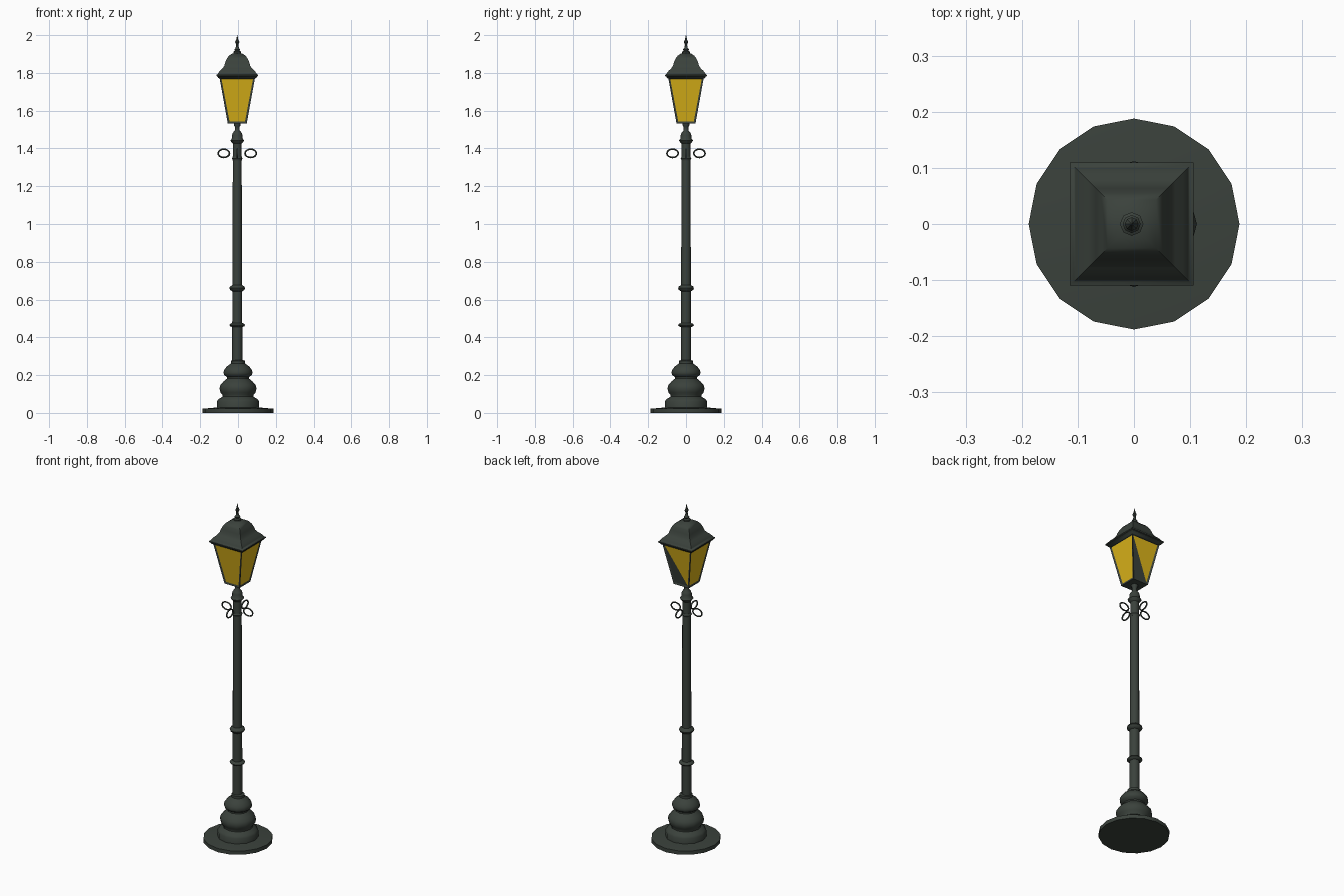
import bpy, bmesh, math
from mathutils import Vector

if "Cube" in bpy.data.objects:
    bpy.data.objects.remove(bpy.data.objects["Cube"])

CX = -0.004  # the post stands slightly off the plate centre


def material(name, rgb):
    m = bpy.data.materials.new(name)
    m.diffuse_color = (*rgb, 1)
    m.use_nodes = True
    m.node_tree.nodes["Principled BSDF"].inputs["Base Color"].default_value = m.diffuse_color
    return m


IRON = material("dark_green_iron", (0.043, 0.054, 0.045))
GLASS = material("amber_glass", (0.72, 0.46, 0.01))


def finish(name, bm, mats, angle=None):
    bmesh.ops.recalc_face_normals(bm, faces=bm.faces)
    me = bpy.data.meshes.new(name)
    bm.to_mesh(me)
    bm.free()
    for m in mats:
        me.materials.append(m)
    ob = bpy.data.objects.new(name, me)
    bpy.context.collection.objects.link(ob)
    if angle:
        bpy.ops.object.select_all(action='DESELECT')
        ob.select_set(True)
        bpy.context.view_layer.objects.active = ob
        bpy.ops.object.shade_smooth_by_angle(angle=math.radians(angle))
    return ob


def lathe(name, profile, sides, cx=CX, turn=0.0, scale=1.0, angle=40):
    """Revolve (radius, z) points into a capped solid."""
    bm = bmesh.new()
    rings = []
    for r, z in profile:
        rings.append([bm.verts.new((cx + r * scale * math.cos(turn + math.tau * i / sides),
                                    r * scale * math.sin(turn + math.tau * i / sides), z))
                      for i in range(sides)])
    for a, b in zip(rings, rings[1:]):
        for i in range(sides):
            j = (i + 1) % sides
            bm.faces.new((a[i], a[j], b[j], b[i]))
    bm.faces.new(rings[0][::-1])
    bm.faces.new(rings[-1])
    return finish(name, bm, [IRON], angle)


# Ground plate and stepped base
lathe("base_plate", [(0.188, 0), (0.188, 0.022), (0.11, 0.029)], 16, cx=0)
lathe("base", [(0.112, 0.02), (0.112, 0.06), (0.104, 0.072), (0.082, 0.086),
               (0.082, 0.095), (0.093, 0.108), (0.098, 0.13), (0.093, 0.148),
               (0.078, 0.165), (0.058, 0.182), (0.058, 0.19), (0.073, 0.2),
               (0.077, 0.212), (0.073, 0.228), (0.058, 0.247), (0.036, 0.262),
               (0.036, 0.276), (0.026, 0.28)], 12, cx=0)

# Post with its head moulding
lathe("post", [(0.027, 0.26), (0.026, 0.66), (0.023, 1.425), (0.03, 1.432),
               (0.037, 1.442), (0.028, 1.453), (0.028, 1.47), (0.024, 1.482),
               (0.013, 1.495), (0.013, 1.515), (0.018, 1.522), (0.018, 1.537)], 12)

# Collars on the post
for label, z, r, h in (("lower", 0.465, 0.042, 0.006), ("upper", 0.66, 0.042, 0.009),
                       ("scroll", 1.347, 0.029, 0.005)):
    lathe(label + "_collar", [(0.024, z - 2 * h), (r - 0.004, z - h), (r, z),
                              (r - 0.004, z + h), (0.024, z + 2 * h)], 12)

# Four wire loops around the post
for k in range(4):
    a = k * math.pi / 2
    out, side = Vector((math.cos(a), math.sin(a), 0)), Vector((-math.sin(a), math.cos(a), 0))
    bm = bmesh.new()
    rings = []
    for i in range(16):
        t = math.tau * i / 16
        n = out * math.cos(t) + Vector((0, 0, math.sin(t)))
        c = Vector((CX, 0, 1.374)) + out * (0.071 + 0.030 * math.cos(t))
        c.z += 0.022 * math.sin(t)
        rings.append([bm.verts.new(c + 0.0042 * (n * math.cos(s) + side * math.sin(s)))
                      for s in (math.tau * q / 6 for q in range(6))])
    for i in range(16):
        p, q = rings[i], rings[(i + 1) % 16]
        for j in range(6):
            bm.faces.new((p[j], p[(j + 1) % 6], q[(j + 1) % 6], q[j]))
    finish("scroll_loop_%d" % (k + 1), bm, [IRON], 60)

# Lantern: tapered box with inset amber panes
bm = bmesh.new()
lo, hi = [[bm.verts.new((CX + h * x, h * y, z)) for x, y in
           ((-1, -1), (1, -1), (1, 1), (-1, 1))] for h, z in ((0.05, 1.531), (0.094, 1.775))]
sides = [bm.faces.new((lo[i], lo[(i + 1) % 4], hi[(i + 1) % 4], hi[i])) for i in range(4)]
bm.faces.new(lo[::-1])
bm.faces.new(hi)
bm.normal_update()
bmesh.ops.inset_individual(bm, faces=sides, thickness=0.014, depth=-0.004)
for f in sides:
    f.material_index = 1
# The back pane is amber only in its upper half, split along the diagonal
back = max(sides, key=lambda f: f.calc_center_median().y)
top_right = min(back.verts, key=lambda v: v.co.x - v.co.z)
vs = sorted(back.verts, key=lambda v: v.co.z)
low_left = max(vs[:2], key=lambda v: v.co.x)
ends = [v for v in back.verts if v not in (top_right, low_left)]
bmesh.utils.face_split(back, ends[0], ends[1])
for f in low_left.link_faces:
    if len(f.verts) == 3:
        f.material_index = 0
finish("lantern", bm, [IRON, GLASS])

# Square bell-shaped roof
lathe("roof", [(0.088, 1.768), (0.1, 1.773), (0.104, 1.78), (0.11, 1.784),
               (0.11, 1.79), (0.103, 1.794), (0.1, 1.8), (0.091, 1.812), (0.078, 1.824),
               (0.069, 1.837), (0.064, 1.855), (0.055, 1.876), (0.043, 1.892),
               (0.027, 1.902), (0.012, 1.906)], 4, turn=math.pi / 4,
      scale=math.sqrt(2), angle=50)

# Finial
lathe("finial", [(0.021, 1.9), (0.021, 1.912), (0.012, 1.917), (0.016, 1.924),
                 (0.009, 1.932), (0.006, 1.948), (0.008, 1.955), (0.012, 1.963),
                 (0.008, 1.971), (0.005, 1.978), (0.001, 2.0)], 8)
